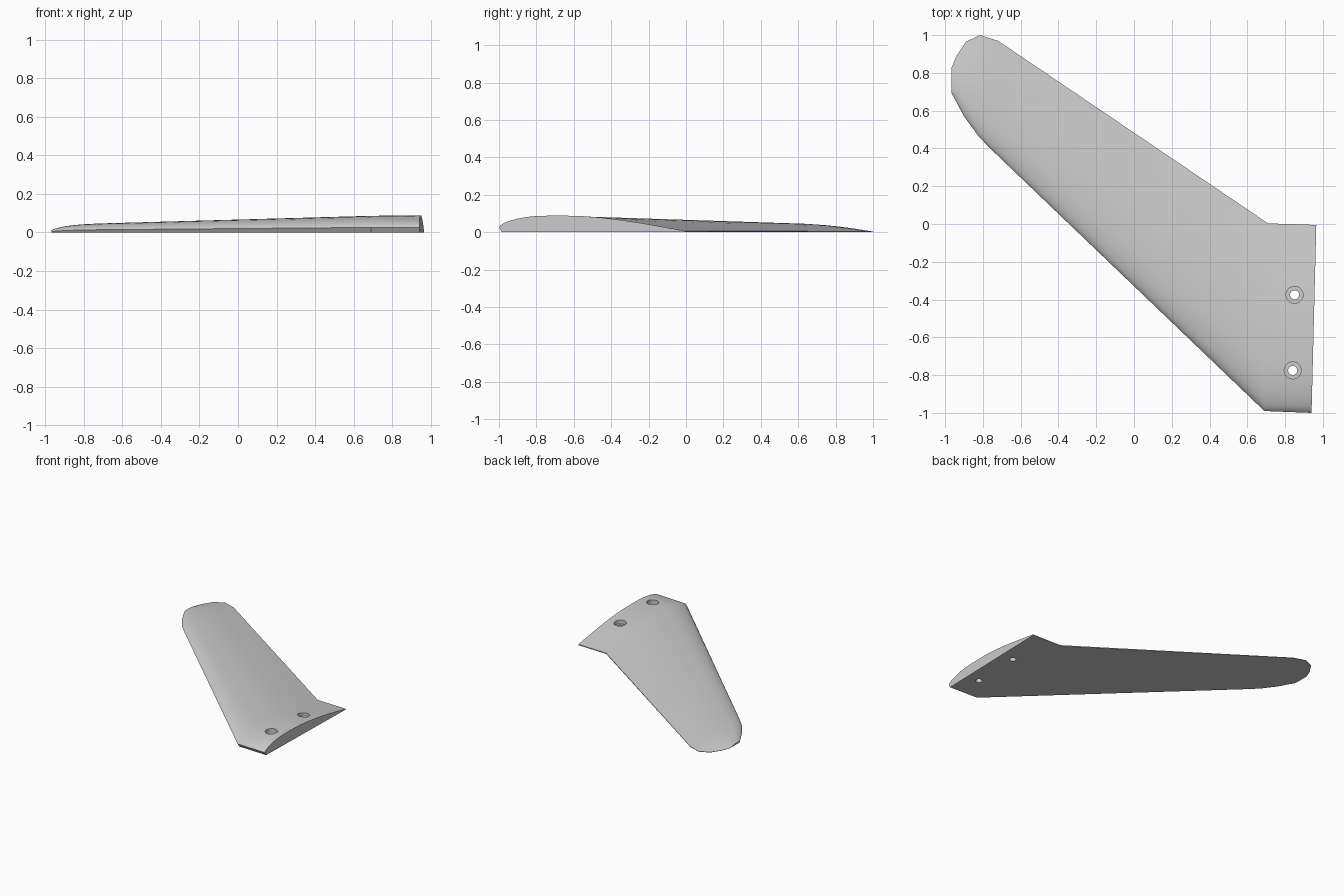
import bpy
import bmesh

cube = bpy.data.objects.get("Cube")
if cube:
    bpy.data.objects.remove(cube, do_unlink=True)

grey = bpy.data.materials.new("light grey")
grey.use_nodes = True
colour = (0.6, 0.6, 0.6, 1)
grey.diffuse_color = colour
grey.node_tree.nodes["Principled BSDF"].inputs["Base Color"].default_value = colour

# Flat-bottomed airfoil: fraction of chord, fraction of thickness
airfoil = [(0.016, 0), (0, 0.3), (0.01, 0.43), (0.03, 0.57), (0.06, 0.7),
           (0.1, 0.82), (0.15, 0.92), (0.2, 0.98), (0.27, 1), (0.36, 1),
           (0.45, 0.97), (0.55, 0.88), (0.66, 0.73), (0.78, 0.52),
           (0.9, 0.28), (1, 0.08), (1, 0)]

# Span stations: leading x, leading y, trailing x, trailing y, thickness
stations = [(0.94, -1, 0.965, -0.005, 0.088), (0.69, -0.99, 0.71, 0.003, 0.086),
            (-0.02, -0.31, -0.01, 0.49, 0.066), (-0.73, 0.37, -0.72, 0.97, 0.046),
            (-0.82, 0.46, -0.815, 1, 0.041), (-0.9, 0.57, -0.89, 0.965, 0.032),
            (-0.945, 0.655, -0.94, 0.89, 0.021), (-0.967, 0.695, -0.967, 0.825, 0.012)]

# Blade lofted through the stations
bm = bmesh.new()
rings = []
for lx, ly, tx, ty, thick in stations:
    rings.append([bm.verts.new((lx + (tx - lx) * t, ly + (ty - ly) * t, thick * h))
                  for t, h in airfoil])
count = len(airfoil)
for a, b in zip(rings, rings[1:]):
    for i in range(count):
        j = (i + 1) % count
        bm.faces.new((a[i], a[j], b[j], b[i]))
bm.faces.new(rings[0])
bm.faces.new(rings[-1])
bmesh.ops.recalc_face_normals(bm, faces=bm.faces)
mesh = bpy.data.meshes.new("blade")
bm.to_mesh(mesh)
bm.free()
mesh.materials.append(grey)
blade = bpy.data.objects.new("blade", mesh)
bpy.context.collection.objects.link(blade)


def bore(x, y, radius, bottom, top):
    """Cut a vertical round hole through the blade between two heights."""
    bpy.ops.mesh.primitive_cylinder_add(vertices=32, radius=radius, depth=top - bottom,
                                        location=(x, y, (top + bottom) / 2))
    cutter = bpy.context.object
    cutter.name = "hole_cutter"
    cutter.hide_render = True
    cutter.data.materials.append(grey)
    mod = blade.modifiers.new("hole", "BOOLEAN")
    mod.operation = "DIFFERENCE"
    mod.solver = "EXACT"
    mod.object = cutter
    bpy.context.view_layer.objects.active = blade
    bpy.ops.object.modifier_apply(modifier=mod.name)
    bpy.data.objects.remove(cutter, do_unlink=True)


# Two counterbored screw holes near the root
for x, y in [(0.85, -0.375), (0.84, -0.775)]:
    bore(x, y, 0.045, 0.04, 0.2)
    bore(x, y, 0.024, -0.1, 0.2)

bpy.ops.object.select_all(action="DESELECT")
blade.select_set(True)
bpy.context.view_layer.objects.active = blade
bpy.ops.object.shade_smooth_by_angle(angle=0.5)
